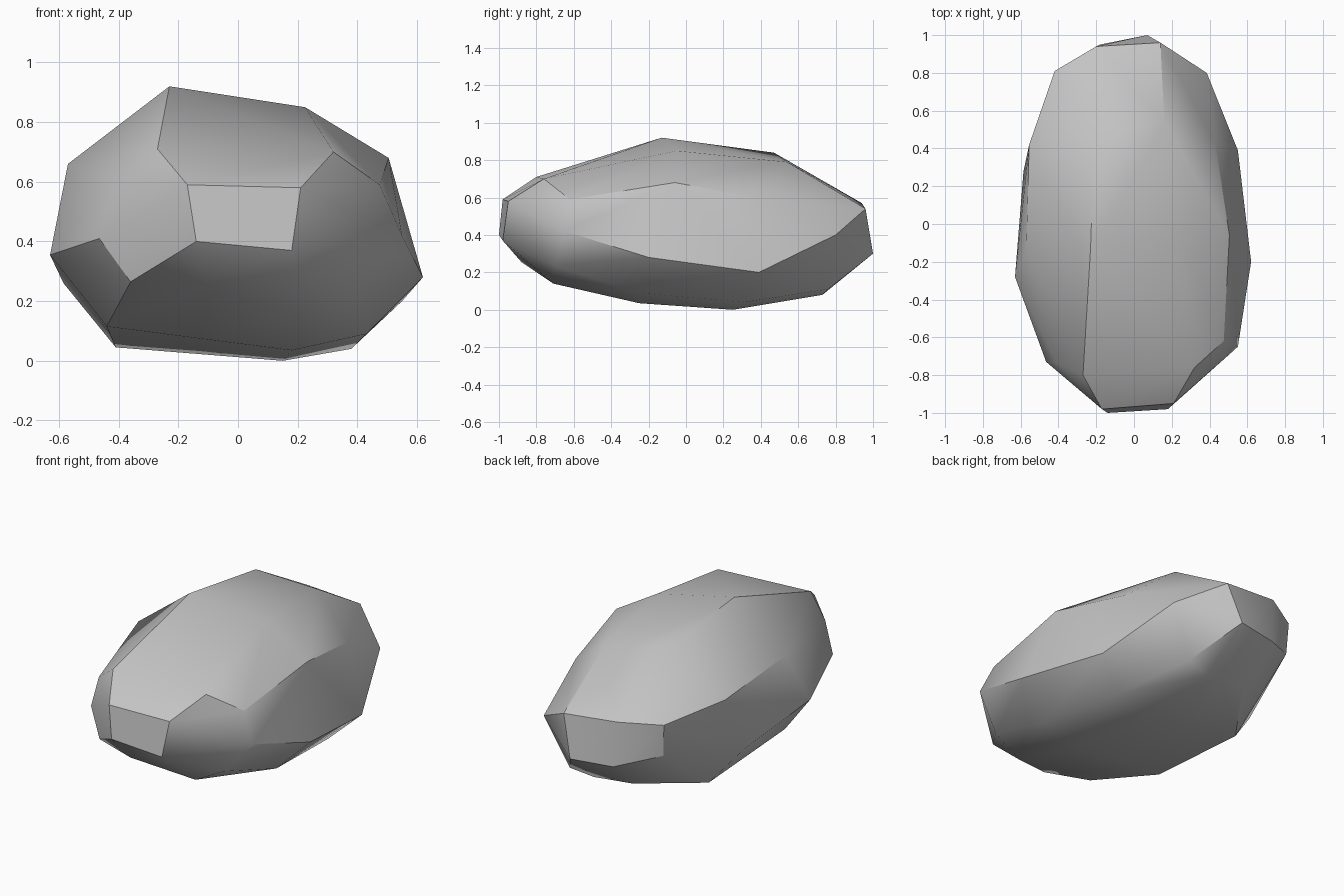
import bpy, bmesh, math
from mathutils import Vector

if "Cube" in bpy.data.objects:
    bpy.data.objects.remove(bpy.data.objects["Cube"], do_unlink=True)

# Corners of the small facet at each end of the stone
F_TL, F_TR = (-.17, -.98, .59), (.21, -.95, .58)
F_BL, F_BR = (-.14, -1.0, .40), (.18, -.98, .37)
B_TL, B_TR = (-.20, .94, .57), (.14, .96, .54)
B_BL, B_BR = (-.18, .95, .30), (.07, 1.0, .30)

# Ridge lines running front to back, clockwise from the top left
top_l = [F_TL, (-.27, -.80, .71), (-.23, -.13, .92), (-.21, .47, .84), B_TL, B_TL]
top_r = [F_TR, (.32, -.76, .70), (.225, -.05, .85), (.16, .54, .79), B_TR, B_TR]
shoulder_r = [F_TR, (.475, -.62, .59), (.505, -.06, .68), (.43, .43, .59), B_TR, B_TR]
side_r = [F_BR, (.55, -.65, .42), (.62, -.20, .28), (.55, .39, .20), (.385, .80, .40), B_BR]
belly_r = [F_BR, (.395, -.70, .235), (.43, -.25, .09), (.38, .31, .04), (.24, .76, .11), B_BR]
base_r = [F_BR, (.215, -.71, .14), (.18, -.25, .035), (.15, .25, .0), (.10, .73, .08), B_BR]
base_l = [F_BL, (-.36, -.80, .265), (-.44, -.31, .115), (-.41, .37, .045), (-.16, .73, .11), B_BL]
side_l = [F_BL, (-.465, -.73, .41), (-.63, -.28, .355), (-.585, .28, .26), (-.41, .80, .37), B_BL]
shoulder_l = [F_TL, (-.41, -.735, .60), (-.57, -.13, .66), (-.555, .42, .60), (-.42, .81, .56), B_TL]

# The middle of the base lies between its two edges, with a raised chin in front
base_mid = [tuple((Vector(p) + Vector(q)) / 2) for p, q in zip(base_r, base_l)]
base_mid[0] = F_BL
base_mid[1] = (-.10, -.88, .255)
base_mid[5] = B_BL

rails = [top_l, top_r, shoulder_r, side_r, belly_r, base_r, base_mid,
         base_l, side_l, shoulder_l]

bm = bmesh.new()
corners = {}


def corner(p):
    """One shared vertex for each position."""
    if p not in corners:
        corners[p] = bm.verts.new(p)
    return corners[p]


def add_face(points):
    unique = list(dict.fromkeys(points))
    if len(unique) > 2:
        bm.faces.new([corner(p) for p in unique])


def add_panel(a, b, c, d, dented):
    """Split a panel so that it bulges outward, or inward when dented."""
    if len({a, b, c, d}) < 4:
        add_face([a, b, c, d])
        return
    va, vb, vc, vd = map(Vector, (a, b, c, d))
    bulges = (vb - va).cross(vc - va).dot(vd - va) <= 0
    if bulges != dented:
        add_face([a, b, c])
        add_face([a, c, d])
    else:
        add_face([a, b, d])
        add_face([b, c, d])


# Skin the ridges, with one dented panel on the front right shoulder
for i, rail in enumerate(rails):
    nxt = rails[(i + 1) % len(rails)]
    for j in range(5):
        add_panel(rail[j], nxt[j], nxt[j + 1], rail[j + 1], (i, j) == (1, 1))

# End facets
add_face([F_TL, F_BL, F_BR, F_TR])
add_face([B_TL, B_TR, B_BR, B_BL])
bmesh.ops.recalc_face_normals(bm, faces=bm.faces)

mesh = bpy.data.meshes.new("stone")
bm.to_mesh(mesh)
bm.free()
stone = bpy.data.objects.new("stone", mesh)
bpy.context.collection.objects.link(stone)

# Plain grey stone
grey = bpy.data.materials.new("stone grey")
grey.use_nodes = True
grey.diffuse_color = (.55, .55, .55, 1)
grey.node_tree.nodes["Principled BSDF"].inputs["Base Color"].default_value = (.55, .55, .55, 1)
mesh.materials.append(grey)

bpy.ops.object.select_all(action="DESELECT")
stone.select_set(True)
bpy.context.view_layer.objects.active = stone
bpy.ops.object.shade_smooth_by_angle(angle=math.radians(30))
